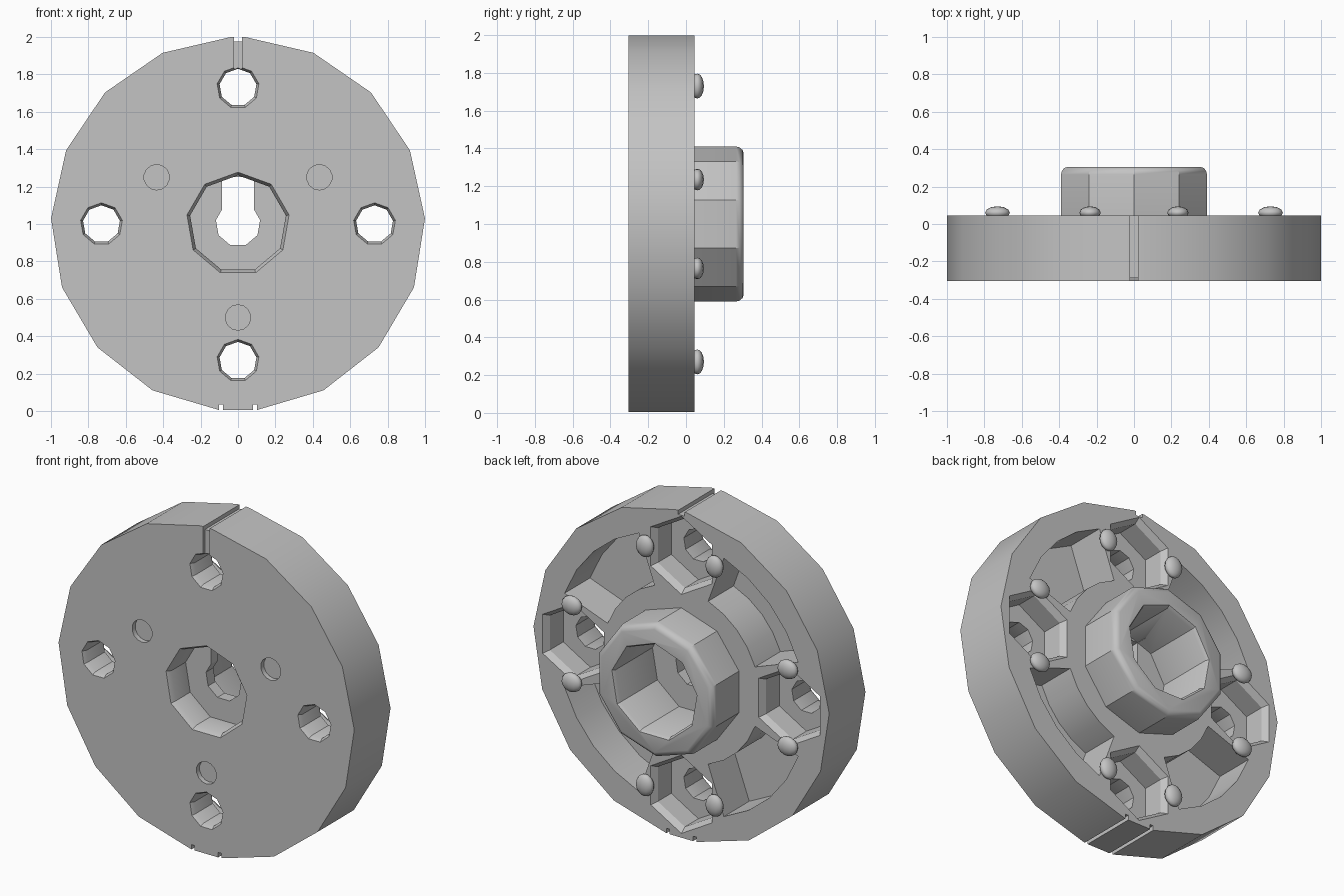
import bpy, bmesh
from math import sin, cos, radians, pi

cube = bpy.data.objects.get("Cube")
if cube:
    bpy.data.objects.remove(cube, do_unlink=True)

FRONT, BACK, HUB_END = -0.305, 0.045, 0.305
MID = 1.0            # height of the wheel axis
BOLT = 0.73          # distance of the bolt holes from the axis

grey = bpy.data.materials.new("Plain grey")
grey.use_nodes = True
grey.diffuse_color = (0.55, 0.55, 0.55, 1)
grey.node_tree.nodes["Principled BSDF"].inputs["Base Color"].default_value = grey.diffuse_color


def ring(sides, start=0):
    """Unit polygon with a corner at the top, in x and z."""
    return [(sin(start + 2 * pi * i / sides), cos(start + 2 * pi * i / sides)) for i in range(sides)]


def box(x0, x1, z0, z1):
    return [(x0, z0), (x1, z0), (x1, z1), (x0, z1)]


def loft(name, outline, sections, x=0, z=0):
    """Stack scaled copies of an outline along y and close both ends."""
    bm = bmesh.new()
    loops = [[bm.verts.new((x + px * s, y, MID + z + pz * s)) for px, pz in outline]
             for y, s in sections]
    n = len(outline)
    for a, b in zip(loops, loops[1:]):
        for i in range(n):
            bm.faces.new((a[i], a[(i + 1) % n], b[(i + 1) % n], b[i]))
    bm.faces.new(loops[0])
    bm.faces.new(loops[-1])
    bmesh.ops.recalc_face_normals(bm, faces=bm.faces)
    mesh = bpy.data.meshes.new(name)
    bm.to_mesh(mesh)
    bm.free()
    obj = bpy.data.objects.new(name, mesh)
    obj.data.materials.append(grey)
    bpy.context.collection.objects.link(obj)
    return obj


def combine(target, tool, operation="DIFFERENCE"):
    tool.hide_render = True
    mod = target.modifiers.new("combine", "BOOLEAN")
    mod.object, mod.operation, mod.solver = tool, operation, "EXACT"
    bpy.context.view_layer.objects.active = target
    bpy.ops.object.modifier_apply(modifier=mod.name)
    bpy.data.objects.remove(tool, do_unlink=True)


def smooth(obj, angle=30):
    bpy.ops.object.select_all(action="DESELECT")
    obj.select_set(True)
    bpy.context.view_layer.objects.active = obj
    bpy.ops.object.shade_smooth_by_angle(angle=radians(angle))


# Wheel disc, with narrow flats at top and bottom
angles = [radians(2.3 + 21.5 * k) for k in range(9)]
rim = [(sin(a), cos(a)) for a in angles]
rim += [(-x, z) for x, z in reversed(rim)]
body = loft("wheel_body", rim, [(FRONT, 1), (BACK, 1)])

# Raised hub with a rounded back edge
hub = loft("hub", ring(10), [(-0.1, 0.41), (0.265, 0.41), (0.285, 0.405),
                             (0.299, 0.392), (HUB_END, 0.375)])
combine(body, hub, "UNION")

# Central bore from both sides, leaving a thin web with a keyhole
combine(body, loft("front_bore", ring(9), [(-0.31, 0.28), (-0.275, 0.26), (-0.14, 0.26)]))
combine(body, loft("back_bore", ring(9), [(0.31, 0.295), (0.285, 0.28), (-0.07, 0.28)]))
combine(body, loft("key_hole", ring(9), [(-0.2, 0.12), (0, 0.12)]))
combine(body, loft("key_slot", box(-0.085, 0.085, 0, 0.25), [(-0.2, 1), (0, 1)]))

# Bolt holes with hexagonal nut pockets behind them
bolts = [(0, BOLT), (BOLT, 0), (0, -BOLT), (-BOLT, 0)]
for x, z in bolts:
    combine(body, loft("bolt_hole", ring(9), [(-0.31, 0.116), (-0.28, 0.1), (0.1, 0.1)], x, z))
    combine(body, loft("nut_pocket", ring(6), [(0.05, 0.243), (0.01, 0.212), (-0.12, 0.212)], x, z))

# Four curved lightening pockets on the back
for quarter in range(4):
    arc = [radians(90 * quarter + 20 + 12.5 * i) for i in range(5)]
    shape = [(0.84 * sin(a), 0.84 * cos(a)) for a in arc]
    shape += [(0.53 * sin(a), 0.53 * cos(a)) for a in reversed(arc)]
    combine(body, loft("back_pocket", shape, [(-0.2, 1), (0.1, 1)]))

# Three shallow round dimples on the front
for x, z in [(-0.435, 0.25), (0.435, 0.25), (0, -0.5)]:
    combine(body, loft("dimple", ring(14), [(-0.33, 0.068), (-0.275, 0.068)], x, z))

# Top notch and groove, and two bottom notches
combine(body, loft("top_notch", box(-0.022, 0.022, 0.975, 1.1), [(-0.4, 1), (0.2, 1)]))
combine(body, loft("front_groove", box(-0.022, 0.022, BOLT, 1.1), [(-0.4, 1), (-0.288, 1)]))
for x in (-0.09, 0.09):
    combine(body, loft("bottom_notch", box(x - 0.011, x + 0.011, -1.1, -0.965), [(-0.4, 1), (0.2, 1)]))
smooth(body)

# Rounded clips on both sides of each nut pocket
for x, z in bolts:
    for side in (-0.235, 0.235):
        across = x == 0
        px, pz = (side, z) if across else (x, side)
        bpy.ops.mesh.primitive_uv_sphere_add(segments=12, ring_count=8, radius=1,
                                             location=(px, 0.06, MID + pz))
        clip = bpy.context.object
        clip.name = "nut_clip"
        clip.scale = (0.057, 0.035, 0.066) if across else (0.066, 0.035, 0.057)
        clip.data.materials.append(grey)
        smooth(clip, 60)
